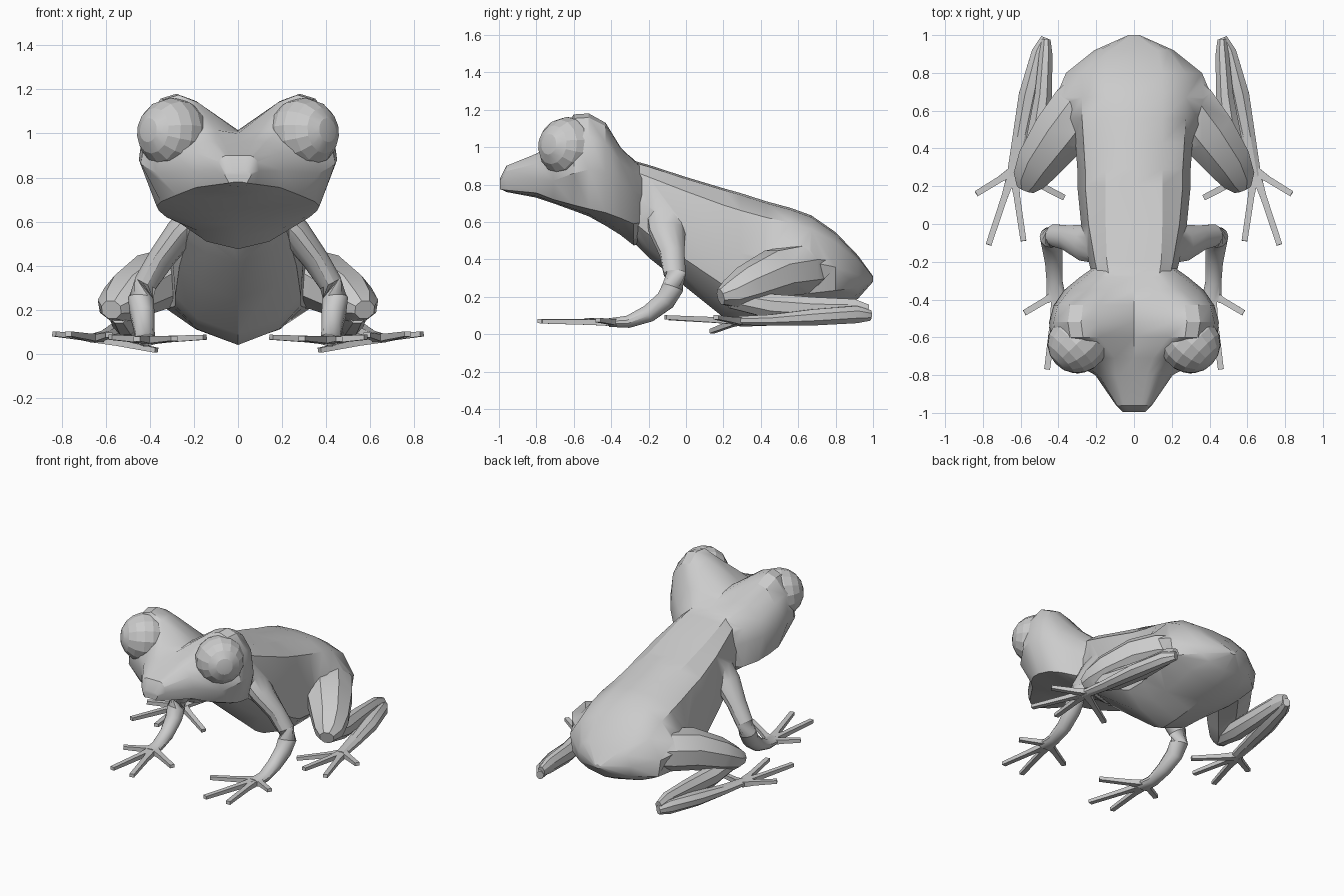
import bpy, bmesh, math
from mathutils import Vector, Matrix

if "Cube" in bpy.data.objects:
    bpy.data.objects.remove(bpy.data.objects["Cube"])


def shade(ob, angle):
    bpy.ops.object.select_all(action='DESELECT')
    ob.select_set(True)
    bpy.context.view_layer.objects.active = ob
    bpy.ops.object.shade_smooth_by_angle(angle=math.radians(angle))


def finish(name, bm, mirror=False):
    if mirror:
        twin = bmesh.ops.duplicate(bm, geom=bm.verts[:] + bm.edges[:] + bm.faces[:])["geom"]
        for v in twin:
            if isinstance(v, bmesh.types.BMVert):
                v.co.x *= -1
    bmesh.ops.recalc_face_normals(bm, faces=bm.faces)
    me = bpy.data.meshes.new(name)
    bm.to_mesh(me)
    bm.free()
    ob = bpy.data.objects.new(name, me)
    bpy.context.collection.objects.link(ob)
    return ob


def skin(bm, rings):
    """Bridge a list of closed point rings and cap both ends."""
    loops = [[bm.verts.new(p) for p in r] for r in rings]
    n = len(loops[0])
    for a, b in zip(loops, loops[1:]):
        for i in range(n):
            j = (i + 1) % n
            bm.faces.new((a[i], a[j], b[j], b[i]))
    bm.faces.new(loops[0])
    bm.faces.new(loops[-1])


def full_ring(y, half):
    """Half section from top middle to bottom middle, mirrored to a ring."""
    other = [(-x, z) for x, z in reversed(half[1:-1])]
    return [(x, y, z) for x, z in half + other]


def tube(bm, path, sides=8):
    """Path of (x, y, z, half width, half height)."""
    pts = [Vector(p[:3]) for p in path]
    rings = []
    for i, p in enumerate(path):
        t = (pts[min(i + 1, len(pts) - 1)] - pts[max(i - 1, 0)]).normalized()
        s = t.cross(Vector((0, 0, 1))).normalized()
        u = s.cross(t)
        ring = []
        for k in range(sides):
            a = 2 * math.pi * (k + 0.5) / sides
            ring.append(pts[i] + s * p[3] * math.cos(a) + u * p[4] * math.sin(a))
        rings.append(ring)
    skin(bm, rings)


def toes(bm, root, tips):
    """Thin square toes spreading from one root."""
    for tip in tips:
        mid = Vector(root).lerp(Vector(tip), 0.35)
        tube(bm, [(*root, .038, .028), (*mid, .024, .021), (*tip, .022, .016)], 4)


# Body widening into the hips: y, top, bottom, half width
bm = bmesh.new()
rings = []
for y, zt, zb, w in [(-.36, .95, .57, .2), (-.2, .905, .41, .24), (0, .84, .25, .28),
                     (.2, .78, .09, .30), (.29, .755, .04, .30), (.43, .71, .045, .31),
                     (.56, .675, .06, .37), (.67, .635, .08, .415), (.80, .545, .13, .36),
                     (.92, .42, .19, .21), (1.0, .31, .28, .03)]:
    h = zt - zb
    rings.append(full_ring(y, [(0, zt), (min(.15, .6 * w), zt - .01), (min(.86 * w, .275), zt - .13 * h),
                               (w, zt - .45 * h), (min(.95 * w, .34), zb + .25 * h),
                               (min(.62 * w, .2), zb + .1 * h), (0, zb)]))
skin(bm, rings)
body = finish("body", bm)

# Head with raised eye sockets: y, crown, bump x, bump z, side x, side z, jaw x, jaw z, chin
bm = bmesh.new()
rings = []
for y, zm, xb, zk, w, zs, jw, zj, zb in [
        (-.995, .83, .035, .83, .06, .81, .04, .775, .78),
        (-.96, .90, .055, .90, .095, .83, .08, .77, .76),
        (-.80, .965, .10, .965, .205, .83, .19, .755, .73),
        (-.71, 1.0, .15, 1.02, .37, .82, .28, .72, .70),
        (-.60, 1.01, .27, 1.175, .44, .86, .35, .69, .66),
        (-.52, 1.015, .28, 1.18, .45, .88, .37, .67, .63),
        (-.43, 1.0, .27, 1.13, .425, .86, .36, .65, .58),
        (-.35, .97, .20, 1.0, .37, .81, .325, .62, .53),
        (-.28, .935, .14, .93, .285, .77, .26, .59, .475),
        (-.22, .88, .10, .88, .20, .74, .18, .60, .48)]:
    xo, rise = 1.25 * xb, max(0, zk - zm)
    rings.append(full_ring(y, [(0, zm), (.68 * xb, zk - .2 * rise), (xb, zk), (xo, zk - .1 * rise - .005),
                               (.76 * w + .24 * xo, zs + .6 * (zk - zs)), (w, zs),
                               (jw, zj), (.55 * jw, zb + .3 * (zj - zb)), (0, zb)]))
skin(bm, rings)
parts = [finish("head", bm)]

# Eyes, poles turned outward and forward
bm = bmesh.new()
rot = Vector((.72, -.68, .1)).to_track_quat('Z', 'Y').to_matrix().to_4x4()
bmesh.ops.create_uvsphere(bm, u_segments=14, v_segments=9, radius=.162,
                          matrix=Matrix.Translation((.297, -.63, 1.0)) @ rot)
shade(finish("eyes", bm, True), 15)

# Front legs with hands
bm = bmesh.new()
tube(bm, [(.14, -.11, .68, .11, .08), (.26, -.10, .55, .10, .07), (.35, -.075, .43, .068, .06),
          (.42, -.06, .32, .06, .055), (.44, -.07, .25, .06, .058), (.435, -.11, .18, .056, .055),
          (.425, -.2, .11, .048, .048), (.42, -.31, .066, .044, .034), (.41, -.41, .062, .055, .024)], 12)
toes(bm, (.41, -.37, .062), [(.58, -.47, .075), (.46, -.77, .068), (.29, -.79, .07), (.15, -.53, .075)])
parts.append(finish("front_legs", bm, True))

# Thighs, starting inside the hips
bm = bmesh.new()
tube(bm, [(.2, .72, .35, .14, .12), (.29, .61, .345, .165, .14), (.39, .48, .325, .158, .135),
          (.5, .33, .26, .128, .11), (.553, .24, .215, .096, .08), (.575, .185, .20, .05, .045)])
parts.append(finish("thighs", bm, True))

# Shins running back from the knee to the heel
bm = bmesh.new()
tube(bm, [(.54, .24, .19, .05, .055), (.51, .45, .15, .065, .07), (.48, .68, .135, .05, .068),
          (.467, .9, .135, .038, .057), (.465, .975, .125, .025, .035)])
parts.append(finish("shins", bm, True))

# Hind feet from the heel forward to the toes
bm = bmesh.new()
tube(bm, [(.47, .985, .10, .025, .03), (.5, .91, .105, .045, .05), (.555, .68, .09, .06, .047),
          (.60, .45, .075, .048, .032), (.64, .25, .072, .037, .024)])
toes(bm, (.64, .28, .07), [(.835, .16, .09), (.77, -.11, .09), (.585, -.09, .085), (.37, .14, .016)])
parts.append(finish("hind_feet", bm, True))

# Merge head and limbs into one continuous skin
bpy.context.view_layer.objects.active = body
for part in parts:
    m = body.modifiers.new("merge", 'BOOLEAN')
    m.operation, m.solver, m.object = 'UNION', 'EXACT', part
    m.use_self = True
    bpy.ops.object.select_all(action='DESELECT')
    body.select_set(True)
    bpy.context.view_layer.objects.active = body
    bpy.ops.object.modifier_apply(modifier=m.name)
    bpy.data.objects.remove(part)
shade(body, 31)
